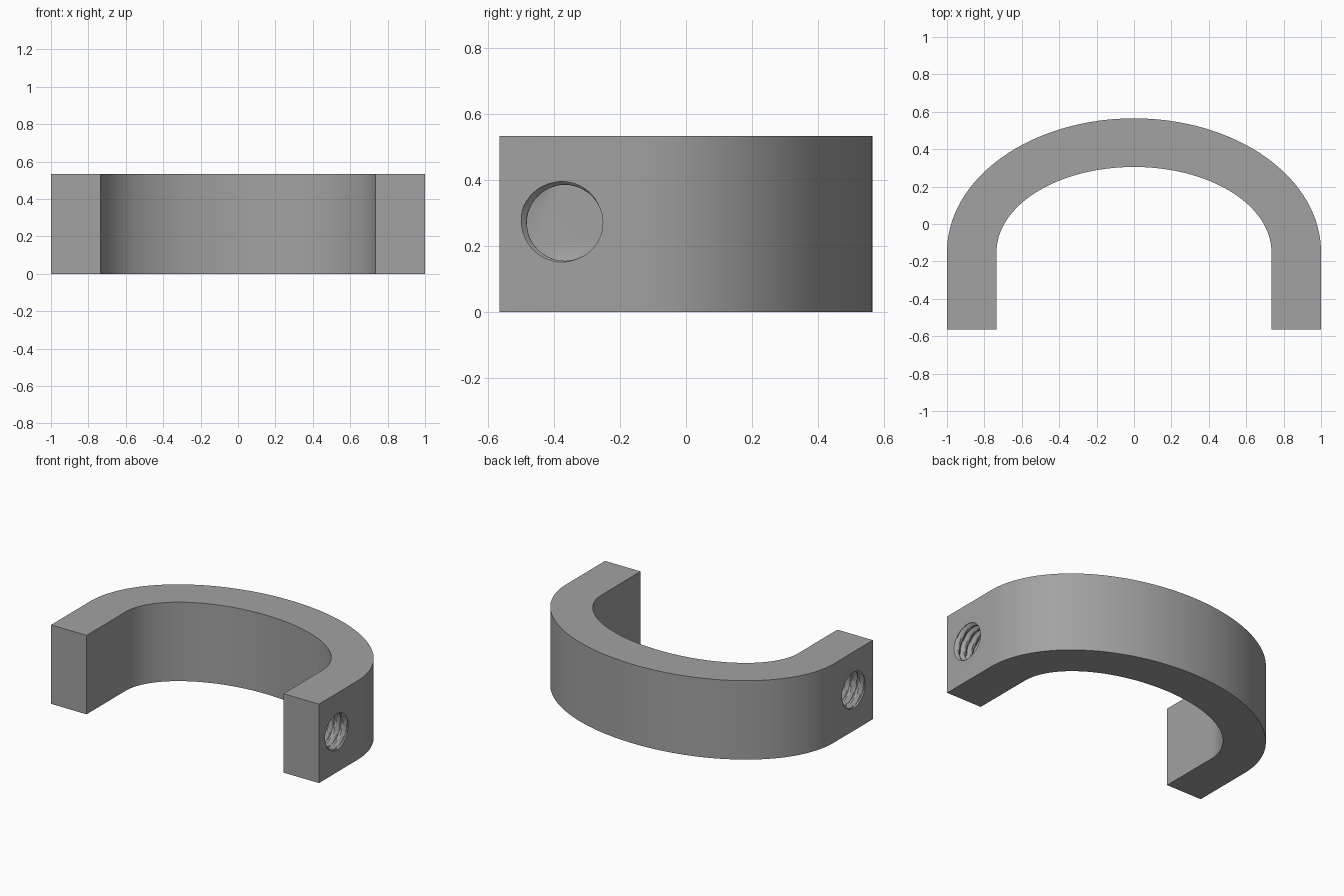
import bpy, bmesh, math
from mathutils import Matrix, Vector

if "Cube" in bpy.data.objects:
    bpy.data.objects.remove(bpy.data.objects["Cube"])

H = 0.533                      # height of the clamp
Y_END, Y_ARC = -0.565, -0.15   # leg ends, start of the elliptical arch
HOLE_Y, HOLE_Z = -0.367, 0.27
R_MINOR, GROOVE, PITCH, DEPTH = 0.115, 0.02, 0.05, 0.2

grey = bpy.data.materials.new("steel grey")
grey.diffuse_color = (0.36, 0.36, 0.36, 1)
grey.use_nodes = True
grey.node_tree.nodes["Principled BSDF"].inputs["Base Color"].default_value = grey.diffuse_color


def make_object(name, bm):
    bmesh.ops.recalc_face_normals(bm, faces=bm.faces)
    mesh = bpy.data.meshes.new(name)
    bm.to_mesh(mesh)
    bm.free()
    mesh.materials.append(grey)
    ob = bpy.data.objects.new(name, mesh)
    bpy.context.collection.objects.link(ob)
    return ob


def arch(a, b, n=64):
    """Half ellipse from the right leg over to the left leg."""
    return [(a * math.cos(math.pi * i / n), Y_ARC + b * math.sin(math.pi * i / n))
            for i in range(n + 1)]


# clamp body: U-shaped outline extruded upwards
outer = [(1, Y_END)] + arch(1, 0.715) + [(-1, Y_END)]
inner = [(0.735, Y_END)] + arch(0.735, 0.455) + [(-0.735, Y_END)]
bm = bmesh.new()
face = bm.faces.new([bm.verts.new((x, y, 0)) for x, y in outer + inner[::-1]])
ext = bmesh.ops.extrude_face_region(bm, geom=[face])
bmesh.ops.translate(bm, vec=(0, 0, H),
                    verts=[g for g in ext["geom"] if isinstance(g, bmesh.types.BMVert)])
body = make_object("clamp_body", bm)


def thread_radius(x, ang):
    """Helical groove with flat crests; x is the depth below the outer face."""
    phase = (x / PITCH + (ang - math.radians(160)) / math.tau) % 1
    v = 1 - abs(2 * min(phase, 1 - phase)) * 1.35
    return R_MINOR + GROOVE * max(0, v)


# threaded blind hole cutter, turned half round for the other leg
def thread_cutter(name, turn, seg=48, per_turn=10):
    bm = bmesh.new()
    rings = []
    step = PITCH / per_turn
    n_in = round(DEPTH / step)
    for k in range(-4, n_in + 1):
        x = k * step
        ring = []
        for i in range(seg):
            a = math.tau * i / seg
            r = R_MINOR if k == n_in else thread_radius(x, a)
            ring.append(bm.verts.new((1 - x, r * math.cos(a), r * math.sin(a))))
        rings.append(ring)
    for r0, r1 in zip(rings, rings[1:]):
        for i in range(seg):
            j = (i + 1) % seg
            bm.faces.new((r0[i], r0[j], r1[j]))
            bm.faces.new((r0[i], r1[j], r1[i]))
    bm.faces.new(rings[0])
    bm.faces.new(rings[-1])
    bmesh.ops.transform(bm, verts=bm.verts, matrix=Matrix.Translation(
        Vector((0, HOLE_Y, HOLE_Z))) @ Matrix.Rotation(turn, 4, "Z"))
    ob = make_object(name, bm)
    ob.hide_render = True
    ob.hide_set(True)
    return ob


for name, turn in (("right_thread_cutter", 0), ("left_thread_cutter", math.pi)):
    mod = body.modifiers.new(name, "BOOLEAN")
    mod.operation = "DIFFERENCE"
    mod.solver = "EXACT"
    mod.object = thread_cutter(name, turn)

# apply the cuts, remove the helpers and smooth the curved walls
bpy.context.view_layer.objects.active = body
body.select_set(True)
for mod in list(body.modifiers):
    cutter = mod.object
    bpy.ops.object.modifier_apply(modifier=mod.name)
    bpy.data.objects.remove(cutter)
bpy.ops.object.shade_smooth_by_angle(angle=math.radians(30))
